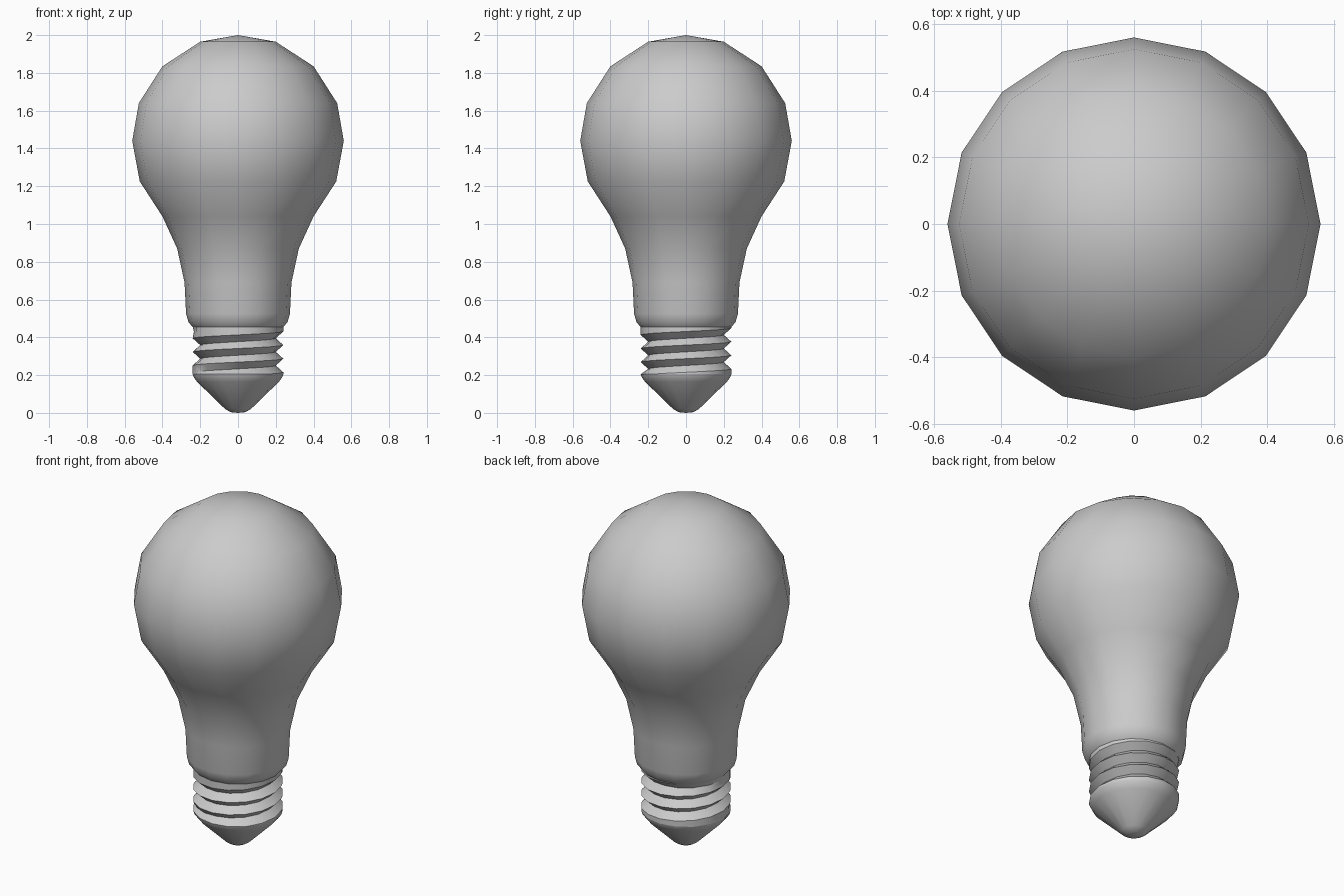
import bpy, bmesh
from math import cos, sin, pi, radians

if "Cube" in bpy.data.objects:
    bpy.data.objects.remove(bpy.data.objects["Cube"])

SIDES = 16


def revolve(name, column, angle):
    """Skin a surface from a profile column (r, z) given per fraction of a turn."""
    bm = bmesh.new()
    cols = []
    for j in range(SIDES + 1):
        f = j / SIDES
        a = 2 * pi * f
        cols.append([bm.verts.new((r * cos(a), r * sin(a), z)) for r, z in column(f)])
    for c, d in zip(cols, cols[1:]):
        for i in range(len(c) - 1):
            bm.faces.new((c[i], d[i], d[i + 1], c[i + 1]))
    bmesh.ops.remove_doubles(bm, verts=bm.verts, dist=0.0005)
    bmesh.ops.recalc_face_normals(bm, faces=bm.faces)
    me = bpy.data.meshes.new(name)
    bm.to_mesh(me)
    bm.free()
    ob = bpy.data.objects.new(name, me)
    bpy.context.collection.objects.link(ob)
    bpy.ops.object.select_all(action='DESELECT')
    ob.select_set(True)
    bpy.context.view_layer.objects.active = ob
    bpy.ops.object.shade_smooth_by_angle(angle=radians(angle))
    return ob


# Glass bulb
glass = [(0.225, 0.455), (0.24, 0.455), (0.262, 0.48), (0.275, 0.525), (0.283, 0.69),
         (0.322, 0.87), (0.40, 1.04), (0.52, 1.225), (0.56, 1.44),
         (0.525, 1.64), (0.40, 1.835), (0.2, 1.965), (0, 2.0)]
revolve("glass_bulb", lambda f: glass, 40)

# Screw thread: a right-handed helix whose groove fades out at both ends
LOW, HIGH, START, PITCH = 0.205, 0.457, 0.215, 0.072
R_TIP, R_GROOVE = 0.24, 0.2


def clamp(v, lo, hi):
    return max(lo, min(hi, v))


def thread_column(f):
    pts = [(R_TIP, LOW)]
    for k in range(-1, 4):
        t = k + f
        depth = clamp(min((t + 0.5) / 0.25, (2.55 - t) / 0.3), 0, 1)
        pts.append((R_TIP, clamp(START + PITCH * t, LOW, HIGH)))
        pts.append((R_TIP - depth * (R_TIP - R_GROOVE),
                    clamp(START + PITCH * (t + 0.5), LOW, HIGH)))
    pts.append((R_TIP, HIGH))
    return pts


revolve("screw_thread", thread_column, 35)

# Tapered contact at the bottom
contact = [(0, 0), (0.04, 0.004), (0.07, 0.022), (0.217, 0.165), (0.235, 0.19), (0.24, 0.205)]
revolve("base_contact", lambda f: contact, 50)
